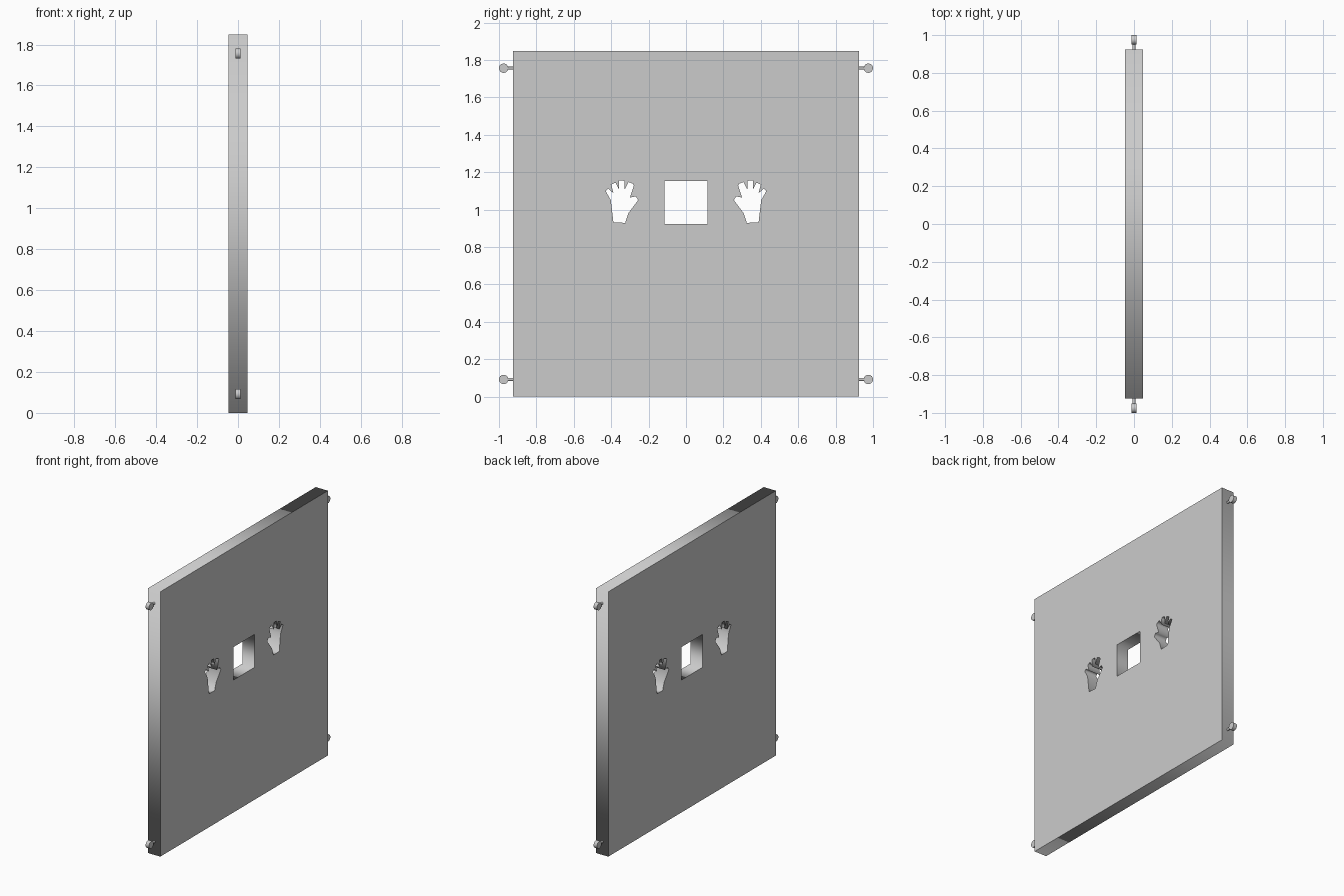
import bpy, bmesh
from math import pi, cos, sin

if "Cube" in bpy.data.objects:
    bpy.data.objects.remove(bpy.data.objects["Cube"])

HALF_T, HALF_W, H = 0.047, 0.924, 1.848

# hand-shaped opening (y, z), mirrored for the other side
hand = [(-.388, .932), (-.325, .929), (-.309, .980), (-.256, 1.050),
        (-.268, 1.071), (-.300, 1.064), (-.279, 1.128), (-.285, 1.139),
        (-.307, 1.147), (-.328, 1.108), (-.330, 1.152), (-.337, 1.157),
        (-.357, 1.155), (-.357, 1.104), (-.377, 1.144), (-.400, 1.134),
        (-.388, 1.088), (-.416, 1.112), (-.430, 1.100), (-.402, 1.050)]
window = [(-.114, .924), (.114, .924), (.114, 1.154), (-.114, 1.154)]
border = [(-HALF_W, 0), (HALF_W, 0), (HALF_W, H), (-HALF_W, H)]


def extruded_panel(name, outlines, half):
    cu = bpy.data.curves.new(name, 'CURVE')
    cu.dimensions = '2D'
    cu.fill_mode = 'BOTH'
    cu.extrude = half
    for pts in outlines:
        s = cu.splines.new('POLY')
        s.points.add(len(pts) - 1)
        for p, (y, z) in zip(s.points, pts):
            p.co = (y, z, 0, 1)
        s.use_cyclic_u = True
    ob = bpy.data.objects.new(name, cu)
    ob.rotation_euler = (pi / 2, 0, pi / 2)
    bpy.context.collection.objects.link(ob)
    bpy.ops.object.select_all(action='DESELECT')
    ob.select_set(True)
    bpy.context.view_layer.objects.active = ob
    bpy.ops.object.convert(target='MESH')
    ob = bpy.context.object
    bm = bmesh.new()
    bm.from_mesh(ob.data)
    bmesh.ops.remove_doubles(bm, verts=bm.verts, dist=1e-5)
    bmesh.ops.recalc_face_normals(bm, faces=bm.faces)
    bm.to_mesh(ob.data)
    bm.free()


# panel with three openings
mirrored = [(-y, z) for y, z in reversed(hand)]
extruded_panel("panel", [border, window, hand, mirrored], HALF_T)


def cylinder(name, r, depth, loc, rot, sides):
    bpy.ops.mesh.primitive_cylinder_add(vertices=sides, radius=r, depth=depth,
                                        location=loc, rotation=rot)
    bpy.context.object.name = name
    bpy.ops.object.shade_smooth_by_angle()


# tie lugs on the side edges: short stem and round disc
for side in (-1, 1):
    for z in (0.092, 1.756):
        cylinder("lug_stem", 0.008, 0.05, (0, side * 0.935, z), (pi / 2, 0, 0), 16)
        cylinder("lug_disc", 0.025, 0.026, (0, side * 0.975, z), (0, pi / 2, 0), 24)
